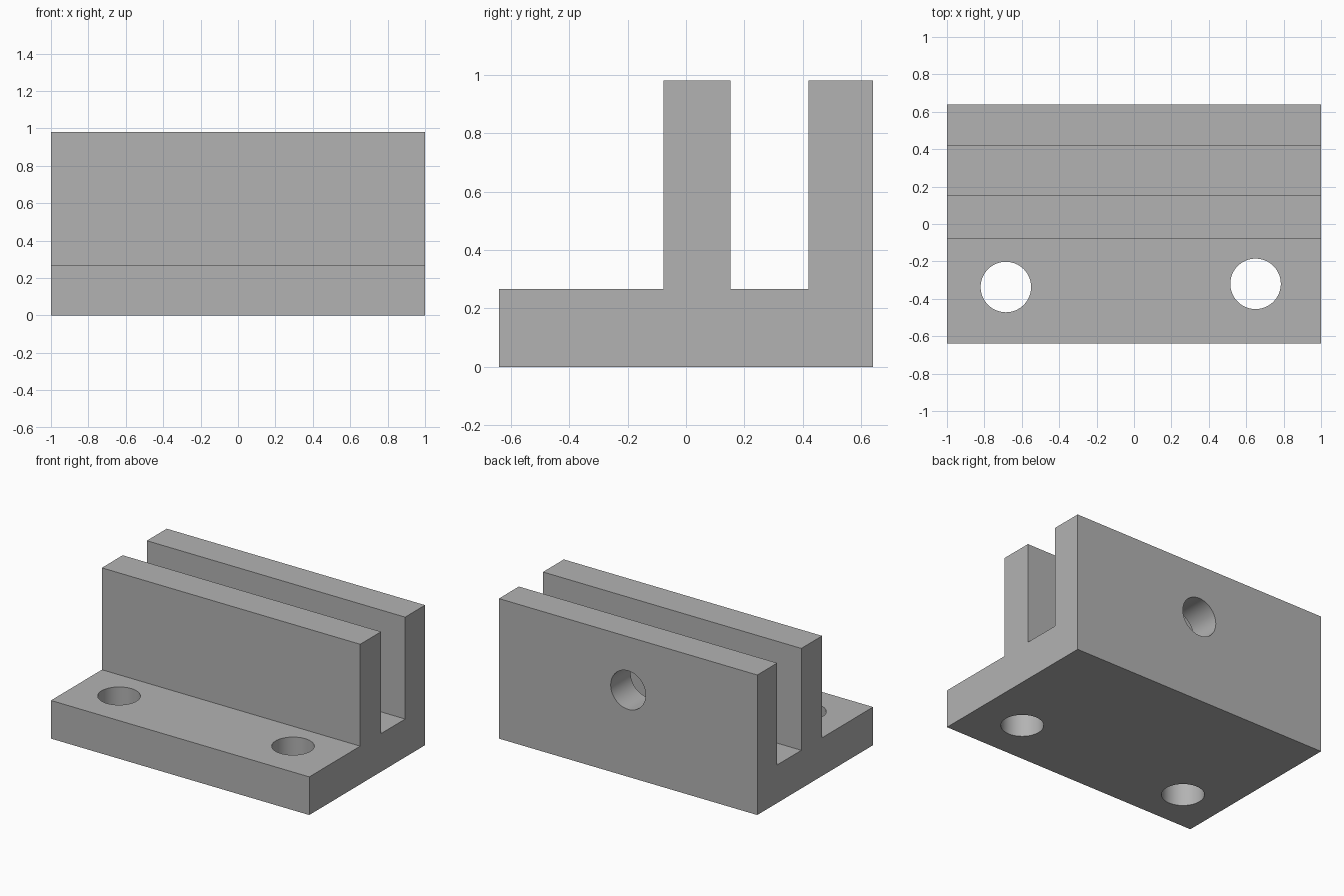
import bpy
import bmesh
from math import radians

if "Cube" in bpy.data.objects:
    bpy.data.objects.remove(bpy.data.objects["Cube"], do_unlink=True)

# Main dimensions
HALF_X, HALF_Y = 1.0, 0.64
BASE_TOP, WALL_TOP = 0.267, 0.98
WALL_FRONT, WALL_BACK, REAR_FRONT = -0.077, 0.153, 0.42
HOLE_R = 0.135

# Grey material
grey = bpy.data.materials.new("plain grey")
grey.use_nodes = True
colour = (0.45, 0.45, 0.45, 1)
grey.diffuse_color = colour
grey.node_tree.nodes["Principled BSDF"].inputs["Base Color"].default_value = colour

# Slotted bracket: side profile (y, z) extruded along x
profile = [(-HALF_Y, 0), (HALF_Y, 0), (HALF_Y, WALL_TOP), (REAR_FRONT, WALL_TOP),
           (REAR_FRONT, BASE_TOP), (WALL_BACK, BASE_TOP), (WALL_BACK, WALL_TOP),
           (WALL_FRONT, WALL_TOP), (WALL_FRONT, BASE_TOP), (-HALF_Y, BASE_TOP)]
bm = bmesh.new()
side = bm.faces.new([bm.verts.new((-HALF_X, y, z)) for y, z in profile])
extruded = bmesh.ops.extrude_face_region(bm, geom=[side])["geom"]
bmesh.ops.translate(bm, vec=(2 * HALF_X, 0, 0),
                    verts=[v for v in extruded if isinstance(v, bmesh.types.BMVert)])
bmesh.ops.recalc_face_normals(bm, faces=bm.faces)
mesh = bpy.data.meshes.new("slotted_bracket")
bm.to_mesh(mesh)
bm.free()
mesh.materials.append(grey)
bracket = bpy.data.objects.new("slotted_bracket", mesh)
bpy.context.collection.objects.link(bracket)
bpy.context.view_layer.objects.active = bracket


def drill(name, centre, depth, rotation=(0, 0, 0)):
    """Cut one round hole through the bracket."""
    bpy.ops.mesh.primitive_cylinder_add(vertices=64, radius=HOLE_R, depth=depth,
                                        location=centre, rotation=rotation)
    cutter = bpy.context.object
    cutter.name = name
    cutter.hide_render = True
    cutter.data.materials.append(grey)
    cut = bracket.modifiers.new(name, "BOOLEAN")
    cut.operation = "DIFFERENCE"
    cut.solver = "EXACT"
    cut.object = cutter
    bpy.ops.object.select_all(action="DESELECT")
    bracket.select_set(True)
    bpy.context.view_layer.objects.active = bracket
    bpy.ops.object.modifier_apply(modifier=cut.name)
    bpy.data.objects.remove(cutter, do_unlink=True)


# Two mounting holes in the base, one clamping hole in the rear wall
drill("mounting_hole_right", (-0.685, -0.337, BASE_TOP / 2), 0.4)
drill("mounting_hole_left", (0.65, -0.32, BASE_TOP / 2), 0.4)
drill("clamp_hole", (0, (REAR_FRONT + HALF_Y) / 2, 0.607), 0.36, (radians(90), 0, 0))

# Smooth bores, crisp edges
bpy.ops.object.shade_smooth_by_angle(angle=radians(30))
